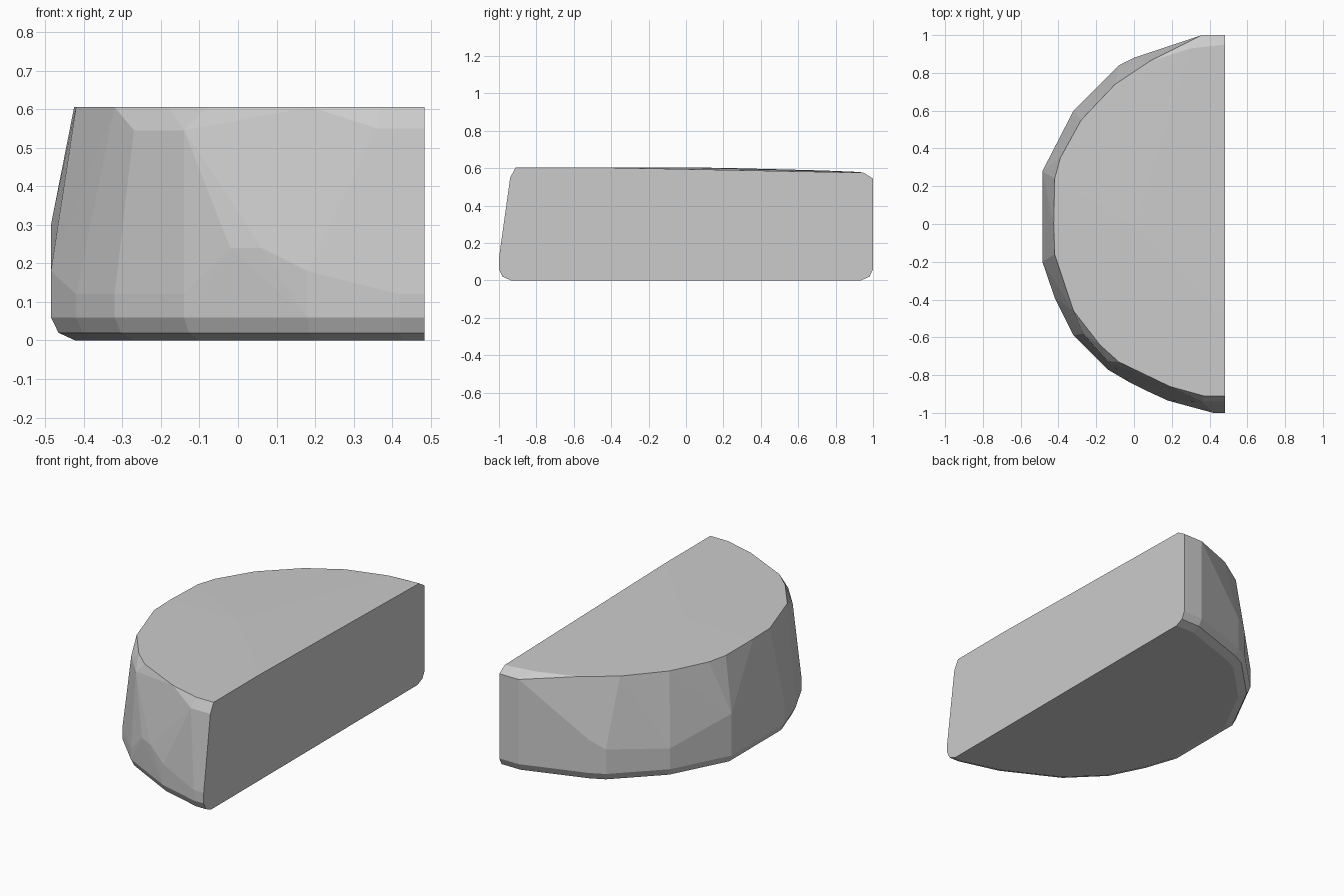
import bpy, bmesh

FLAT = 0.483  # x of the flat cut side

# Widest outline: x, y and the height up to which the wall stays upright
outline = [
    (FLAT, 1.0, 0.545), (0.36, 1.0, 0.545), (0.0, 0.88, 0.25), (-0.08, 0.84, 0.2),
    (-0.32, 0.60, 0.18), (-0.485, 0.28, 0.30), (-0.485, -0.2, 0.18),
    (-0.42, -0.39, 0.12), (-0.32, -0.59, 0.12), (-0.14, -0.77, 0.12),
    (0.18, -0.935, 0.18), (0.42, -1.0, 0.12), (FLAT, -1.0, 0.12),
]

# Rim of the gently crowned top face
rim = [
    (FLAT, 0.95, 0.576), (0.30, 0.93, 0.58), (0.08, 0.86, 0.583), (-0.10, 0.74, 0.588),
    (-0.28, 0.55, 0.593), (-0.39, 0.35, 0.598), (-0.42, 0.24, 0.601),
    (-0.425, 0.0, 0.605), (-0.42, -0.16, 0.605), (-0.32, -0.46, 0.605),
    (-0.18, -0.64, 0.605), (-0.08, -0.73, 0.605), (0.19, -0.86, 0.605),
    (0.37, -0.91, 0.605), (FLAT, -0.91, 0.605), (0.0, 0.0, 0.605), (FLAT, -0.5, 0.605),
]

# Small shoulder just under the front rim
shoulder = [(FLAT, -0.94, 0.55), (0.36, -0.94, 0.55), (-0.14, -0.725, 0.545),
            (-0.27, -0.58, 0.545), (-0.02, -0.84, 0.24), (0.06, -0.88, 0.24)]


def inset(x, y, z, s):
    return (FLAT - (FLAT - x) * s, y * s, z)


# Half-round stone: hull over the chamfered base, the wall and the rim
points = rim + shoulder
for x, y, top in outline:
    points += [(x, y, top), (x, y, 0.06), inset(x, y, 0.02, 0.98), inset(x, y, 0, 0.935)]

bm = bmesh.new()
for p in points:
    bm.verts.new(p)
hull = bmesh.ops.convex_hull(bm, input=bm.verts[:])
loose = {g for g in hull["geom_interior"] + hull["geom_unused"]
         if isinstance(g, bmesh.types.BMVert)}
bmesh.ops.delete(bm, geom=list(loose), context='VERTS')
bmesh.ops.dissolve_limit(bm, angle_limit=0.005, verts=bm.verts[:], edges=bm.edges[:])
bmesh.ops.recalc_face_normals(bm, faces=bm.faces[:])

mesh = bpy.data.meshes.new("half_round_stone")
bm.to_mesh(mesh)
bm.free()
bpy.context.collection.objects.link(bpy.data.objects.new("half_round_stone", mesh))
